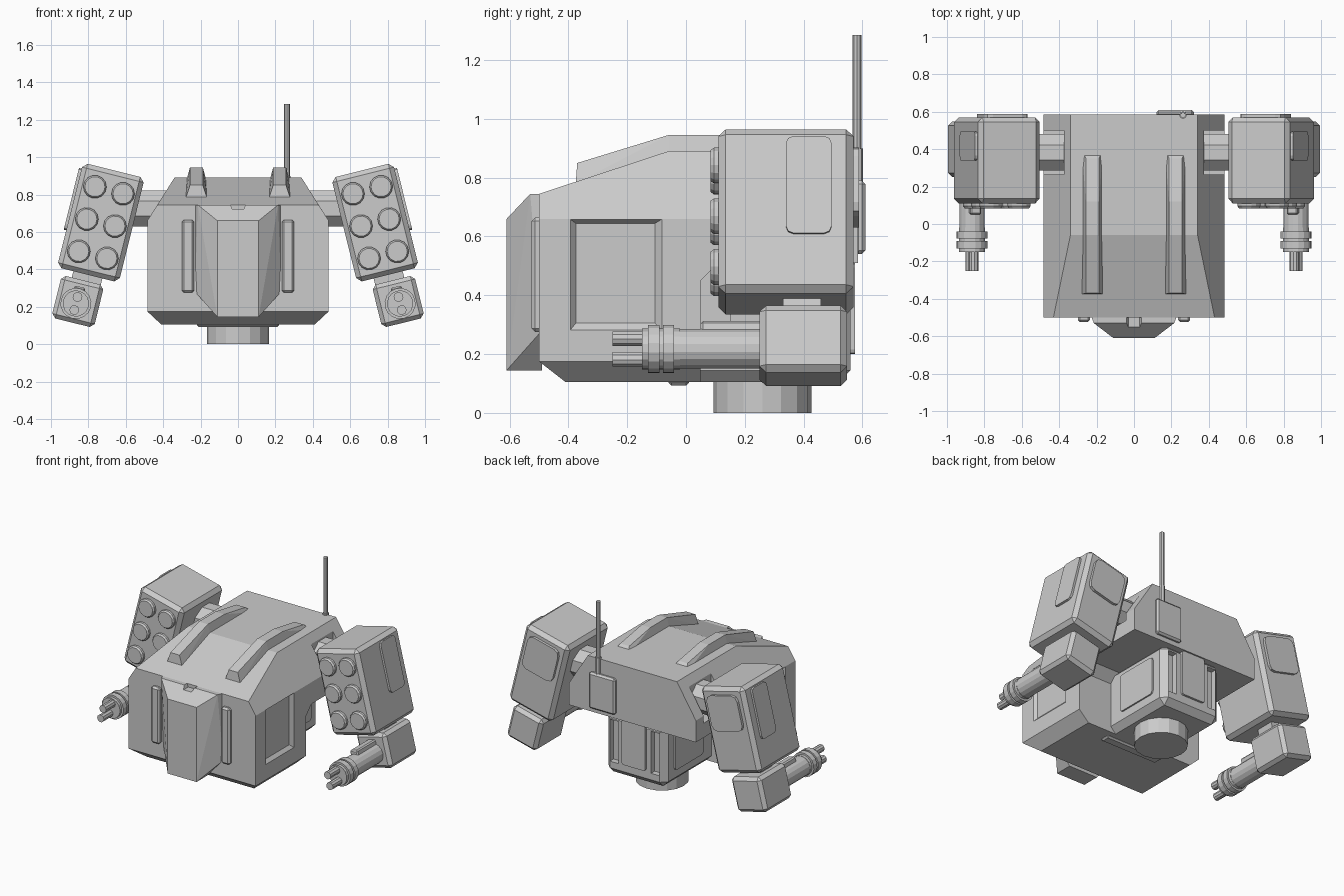
import bpy, bmesh, math
from mathutils import Matrix, Vector

if "Cube" in bpy.data.objects:
    bpy.data.objects.remove(bpy.data.objects["Cube"])

grey = bpy.data.materials.new("armour_grey")
grey.diffuse_color = (0.6, 0.6, 0.6, 1)
grey.use_nodes = True
grey.node_tree.nodes["Principled BSDF"].inputs["Base Color"].default_value = grey.diffuse_color
I = Matrix.Identity(4)


def finish(name, bm, mat=I):
    bmesh.ops.recalc_face_normals(bm, faces=bm.faces)
    me = bpy.data.meshes.new(name)
    bm.to_mesh(me)
    bm.free()
    me.transform(mat)
    me.materials.append(grey)
    ob = bpy.data.objects.new(name, me)
    bpy.context.collection.objects.link(ob)
    return ob


def box(name, x, y, z, bevel=0, mat=I):
    """Box from (min, max) ranges with optional chamfered edges."""
    bm = bmesh.new()
    size = [abs(r[1] - r[0]) for r in (x, y, z)]
    mid = [(r[1] + r[0]) / 2 for r in (x, y, z)]
    bmesh.ops.create_cube(bm, size=1, matrix=Matrix.Translation(mid) @ Matrix.Diagonal((*size, 1)))
    if bevel:
        bmesh.ops.bevel(bm, geom=bm.edges[:], offset=bevel, segments=1, affect='EDGES')
    return finish(name, bm, mat)


def plate(name, x, y, z, axis, cut, mat=I):
    """Plate with clipped corners; axis is its thin direction."""
    bm = bmesh.new()
    size = [abs(r[1] - r[0]) for r in (x, y, z)]
    mid = [(r[1] + r[0]) / 2 for r in (x, y, z)]
    bmesh.ops.create_cube(bm, size=1, matrix=Matrix.Translation(mid) @ Matrix.Diagonal((*size, 1)))
    thin = [e for e in bm.edges if abs((e.verts[0].co - e.verts[1].co).normalized()[axis]) > 0.9]
    bmesh.ops.bevel(bm, geom=thin, offset=cut, segments=2, profile=0.5, affect='EDGES')
    return finish(name, bm, mat)


def hull(name, pts, mirror=False, mat=I):
    """Convex solid around points, optionally mirrored in x."""
    bm = bmesh.new()
    if mirror:
        pts = pts + [(-x, y, z) for x, y, z in pts]
    for p in pts:
        bm.verts.new(p)
    bmesh.ops.convex_hull(bm, input=bm.verts[:])
    bmesh.ops.dissolve_limit(bm, angle_limit=0.01, verts=bm.verts[:], edges=bm.edges[:])
    return finish(name, bm, mat)


def cyl(name, r, a, b, sides=16, r2=None, mat=I):
    """Cylinder or cone between two points."""
    a, b = Vector(a), Vector(b)
    bm = bmesh.new()
    m = Matrix.Translation((a + b) / 2) @ (b - a).to_track_quat('Z', 'Y').to_matrix().to_4x4()
    bmesh.ops.create_cone(bm, cap_ends=True, segments=sides, radius1=r,
                          radius2=r if r2 is None else r2, depth=(b - a).length, matrix=m)
    return finish(name, bm, mat)


def carve(target, cutter):
    mod = target.modifiers.new("cut", 'BOOLEAN')
    mod.operation, mod.object, mod.solver = 'DIFFERENCE', cutter, 'EXACT'
    bpy.context.view_layer.objects.active = target
    bpy.ops.object.modifier_apply(modifier=mod.name)
    bpy.data.objects.remove(cutter)


# Main body with chamfered edges and a cut-away below the rear
body = hull("body", [(.485, -.5, .175), (.485, -.5, .66), (.431, -.5, .745), (.34, -.06, .89),
                     (.34, .585, .89), (.485, .585, .66), (.485, .585, .175),
                     (.41, -.41, .105), (.41, .585, .105)], True)
under = [(.05, -.1), (.05, .45), (.11, .51), (.7, .51), (.7, -.1)]
carve(body, hull("rear_cutter", [(1, y, z) for y, z in under], True))
for s in (1, -1):
    # recessed side panel with sloping rim
    rim = [(s * .487, y, z) for y in (-.395, -.08) for z in (.28, .66)]
    rim += [(s * .465, y, z) for y in (-.375, -.105) for z in (.305, .645)]
    carve(body, hull("panel_cutter", rim))
    # shoulder socket
    carve(body, box("socket_cutter", (s * .375, s * .6), (.265, .5), (.61, .835)))

# Nose wedge, its latch and the strips beside it
nose = hull("nose", [(.23, -.49, .745), (.23, -.49, .28), (.11, -.49, .145), (.11, -.61, .145),
                     (.11, -.61, .66), (.215, -.53, .745)], True)
carve(nose, hull("latch_cutter", [(.055, -.6, .78), (.055, -.5, .78), (.03, -.6, .722), (.03, -.5, .722)], True))
for s in (1, -1):
    box("nose_strip", (s * .235, s * .3), (-.525, -.48), (.275, .665), .012)
    # roof rail following the roof line
    rail = []
    for y0, y1, zb, zt in ((-.375, -.37, .78, .85), (-.06, -.06, .86, .945),
                           (.15, .12, .86, .945), (.4, .35, .86, .905)):
        rail += [(s * x, y0, zb) for x in (.165, .28)] + [(s * x, y1, zt) for x in (.188, .257)]
    hull("roof_rail", rail)

# Rear lower block with vents, panel and turret foot
block = box("rear_block", (-.23, .23), (0, .56), (.105, .53), .04)
for s in (1, -1):
    carve(block, box("vent_cutter", (s * .125, s * .19), (.52, .7), (.19, .48)))
    plate("block_side_panel", (s * .225, s * .24), (.15, .46), (.2, .46), 0, .02)
plate("block_rear_panel", (-.09, .09), (.55, .575), (.2, .51), 1, .015)
box("belly_plate", (-.22, .22), (-.06, .01), (.093, .12), .01)
cyl("turret_foot", .167, (0, .26, 0), (0, .26, .12), 16)

# Antenna with mounting panel
box("antenna_panel", (.12, .32), (.575, .61), (.54, .79), .012)
cyl("antenna_base", .02, (.262, .582, .65), (.262, .582, .9), 8)
cyl("antenna", .015, (.262, .582, .88), (.262, .582, 1.285), 8)

# Shoulders, rocket pods and guns
for s in (1, -1):
    oct_ring = [(.37 + .2 * i, .383 + .105 * math.cos(a), .725 + .105 * math.sin(a))
                for i in (0, 1) for a in [math.pi / 8 + k * math.pi / 4 for k in range(8)]]
    hull("shoulder_axle", [(s * x, y, z) for x, y, z in oct_ring])
    M = Matrix.Translation((s * .733, 0, .65)) @ Matrix.Rotation(math.radians(-14 * s), 4, 'Y')
    box("rocket_pod", (-.17, .17), (.11, .57), (-.288, .288), .025, M)
    plate("pod_side_panel", (s * .16, s * .184), (.34, .495), (-.085, .255), 0, .025, M)
    plate("pod_rear_panel", (-.12, .12), (.56, .588), (.0, .24), 1, .04, M)
    for i in (-.5, .5):
        for k in (-1, 0, 1):
            c = (i * .155, k * .178)
            cyl("rocket_tube", .062, (c[0], .13, c[1]), (c[0], .095, c[1]), 14, None, M)
            cyl("rocket_cap", .062, (c[0], .095, c[1]), (c[0], .084, c[1]), 14, .054, M)
    box("gun_neck", (-.08, .08), (.33, .46), (-.34, -.27), 0, M)
    gx, gz = s * .018, -.439
    box("gun_housing", (gx - .117, gx + .117), (.25, .548), (gz - .117, gz + .117), .022, M)
    bx, bz = s * .025, -.452
    for name, r, y0, y1 in (("gun_barrel", .068, .27, -.03), ("gun_ring", .083, -.04, -.078),
                            ("gun_ring", .083, -.09, -.13), ("gun_core", .07, -.02, -.15)):
        cyl(name, r, (bx, y0, bz), (bx, y1, bz), 16, None, M)
    for k in (-1, 1):
        cyl("muzzle", .026, (bx, -.13, bz + k * .036), (bx, -.25, bz + k * .036), 10, None, M)
    box("barrel_ridge", (bx - .03, bx + .03), (.05, .26), (bz + .05, bz + .092), .008, M)
